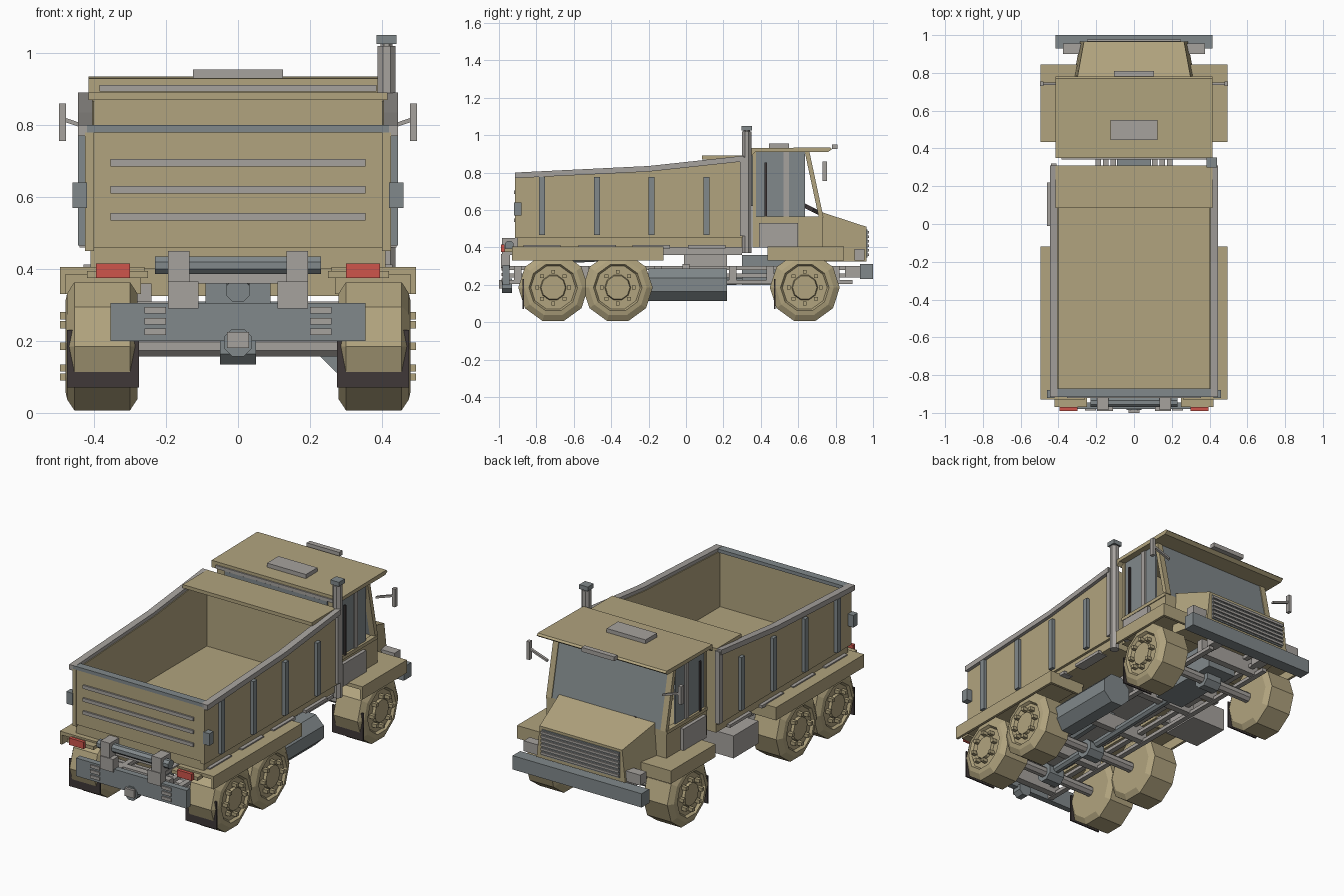
import bpy, bmesh, math
from mathutils import Vector

if "Cube" in bpy.data.objects:
    bpy.data.objects.remove(bpy.data.objects["Cube"])


def material(name, r, g, b):
    mat = bpy.data.materials.new(name)
    mat.use_nodes = True
    mat.diffuse_color = (r, g, b, 1)
    mat.node_tree.nodes["Principled BSDF"].inputs["Base Color"].default_value = (r, g, b, 1)
    return mat


tan = material("sand paint", .44, .37, .21)
grey = material("light grey metal", .38, .36, .34)
steel = material("blue grey steel", .22, .25, .26)
dark = material("dark rubber", .05, .04, .04)
red = material("red lamp", .62, .09, .07)


def loft(name, mat, rings):
    """Skin a stack of equal-sized rings and close both ends."""
    bm = bmesh.new()
    loops = [[bm.verts.new(p) for p in ring] for ring in rings]
    count = len(loops[0])
    for a, b in zip(loops, loops[1:]):
        for i in range(count):
            j = (i + 1) % count
            bm.faces.new((a[i], a[j], b[j], b[i]))
    bm.faces.new(loops[0])
    bm.faces.new(loops[-1])
    bmesh.ops.recalc_face_normals(bm, faces=bm.faces)
    mesh = bpy.data.meshes.new(name)
    bm.to_mesh(mesh)
    bm.free()
    mesh.materials.append(mat)
    obj = bpy.data.objects.new(name, mesh)
    bpy.context.collection.objects.link(obj)
    return obj


def prism(name, mat, x, profile):
    """Extrude a (y, z) outline across an x range."""
    return loft(name, mat, [[(px, y, z) for y, z in profile] for px in x])


def box(name, mat, x, y, z):
    return prism(name, mat, x, [(y[0], z[0]), (y[1], z[0]), (y[1], z[1]), (y[0], z[1])])


def pair(name, mat, x, y, z):
    box("left_" + name, mat, x, y, z)
    box("right_" + name, mat, (-x[1], -x[0]), y, z)


def wide(name, mat, half, y, z):
    return box(name, mat, (-half, half), y, z)


def tube(name, mat, start, end, radius, sides=8):
    start, end = Vector(start), Vector(end)
    turn = (end - start).to_track_quat('Z', 'Y')
    step = math.tau / sides
    ring = [turn @ Vector((radius * math.cos((i + .5) * step), radius * math.sin((i + .5) * step), 0))
            for i in range(sides)]
    return loft(name, mat, [[p + v for v in ring] for p in (start, end)])


sides = (("left", 1), ("right", -1))

# Wheels, axles and mud flaps
tyre_profile = ((.28, .10), (.28, .155), (.30, .187), (.455, .187), (.475, .155),
                (.48, .13), (.465, .12), (.465, .07), (.48, .065))
for axle, cy in (("rear", -.71), ("middle", -.365), ("front", .635)):
    cz = .185
    tube(axle + "_axle", grey, (-.3, cy, cz), (.3, cy, cz), .03)
    tube(axle + "_differential", steel, (-.05, cy, cz), (.05, cy, cz), .055)
    for side, s in sides:
        rings = [[(s * x, cy + r * math.cos(math.tau * i / 10), cz + r * math.sin(math.tau * i / 10))
                  for i in range(10)] for x, r in tyre_profile]
        loft(f"{side}_{axle}_wheel", tan, rings)
        for k in range(8):
            a = math.tau * k / 8
            by, bz = cy + .085 * math.cos(a), cz + .085 * math.sin(a)
            box(f"{side}_{axle}_wheel_bolt", tan, sorted((s * .46, s * .495)),
                (by - .01, by + .01), (bz - .01, bz + .01))
for axle, fy in (("rear", -.87), ("front", .475)):
    pair(axle + "_mud_flap", dark, (.275, .475), (fy - .004, fy + .004), (.07, .23))

# Chassis rails, cross members and drive shaft
for x, z in ((.11, .29), (.15, .25), (.19, .215)):
    pair("chassis_rail", grey, (x - .015, x + .015), (-.95, .89), (z - .01, z + .01))
for y in (-.9, -.54, -.15, .25, .45, .8):
    wide("cross_member", grey, .2, (y - .02, y + .02), (.21, .30))
tube("drive_shaft", steel, (0, -.71, .2), (0, .55, .23), .025)
wide("gearbox", steel, .09, (.3, .75), (.2, .36))
wide("bed_subframe", grey, .16, (-.93, .3), (.36, .41))

# Fuel tank, tool box
tube("fuel_tank", steel, (.31, -.2, .2), (.31, .22, .2), .095)
pair("tank_strap", grey, (.18, .3), (-.02, .02), (.28, .31))
box("tool_box", grey, (-.46, -.24), (-.01, .22), (.23, .36))

# Fenders as hollow shells: plate, outer skirt, end lips
for place, y in (("rear", (-.93, -.12)), ("front", (.435, .845))):
    pair(place + "_fender_top", tan, (.26, .495), y, (.385, .405))
    pair(place + "_fender_skirt", tan, (.48, .495), y, (.33, .39))
    pair(place + "_fender_lip", tan, (.27, .485), (y[1] - .015, y[1]), (.33, .39))

# Dump bed
wide("bed_floor", tan, .41, (-.90, .31), (.40, .46))
wide("bed_front_wall", tan, .41, (.285, .31), (.45, .87))
wide("bed_cab_guard", tan, .415, (.085, .31), (.87, .89))
wide("tailgate", tan, .40, (-.91, -.885), (.46, .785))
wide("tailgate_top_rail", steel, .42, (-.915, -.87), (.78, .80))
for z in (.545, .62, .695):
    wide("tailgate_rib", grey, .355, (-.92, -.90), (z - .01, z + .01))
top_edge = [(-.915, .80), (-.2, .835), (.31, .89)]
for side, s in sides:
    prism(side + "_bed_wall", tan, (s * .40, s * .425),
          [(-.915, .45), (.31, .45)] + [(y, z - .02) for y, z in reversed(top_edge)])
    prism(side + "_bed_rail", grey, (s * .405, s * .445),
          top_edge + [(y, z - .03) for y, z in reversed(top_edge)])
for y in (-.77, -.475, -.185, .11):
    pair("bed_rib", steel, (.42, .445), (y - .016, y + .016), (.465, .775))
    pair("bed_pad", grey, (.37, .43), (y - .1, y + .1), (.395, .412))
pair("bed_latch", steel, (.42, .46), (-.92, -.88), (.57, .64))
pair("bed_front_post", grey, (.41, .44), (.29, .32), (.46, .88))

# Tail panel, hinges, tail lamps and tow hitch
wide("rear_bumper", steel, .355, (-.98, -.945), (.20, .305))
tube("hinge_bar", steel, (-.23, -.945, .41), (.23, -.945, .41), .026)
pair("hinge_bracket", grey, (.11, .195), (-.99, -.94), (.29, .365))
pair("hinge_arm", grey, (.135, .195), (-.985, -.90), (.36, .45))
pair("tail_lamp", red, (.30, .395), (-.99, -.97), (.375, .415))
pair("tail_lamp_bracket", tan, (.25, .42), (-.97, -.92), (.375, .395))
for z in (.225, .255, .285):
    pair("bumper_step", grey, (.2, .26), (-.987, -.975), (z - .009, z + .009))
tube("hitch_socket", steel, (0, -.985, .195), (0, -.93, .195), .042)
wide("hitch_block", grey, .03, (-1, -.95), (.18, .225))
tube("tipping_ram", steel, (0, -.8, .34), (0, -.2, .37), .035)

# Cab shell with open front quarter windows
wide("cab_base", tan, .385, (.355, .73), (.40, .56))
wide("cab_back", tan, .385, (.355, .375), (.55, .91))
wide("rear_window", steel, .33, (.347, .357), (.62, .89))
wide("rear_window_trim", grey, .385, (.342, .36), (.893, .912))
prism("cab_roof", tan, (-.415, .415),
      [(.35, .89), (.35, .93), (.77, .935), (.78, .925), (.76, .91), (.37, .91)])
wide("roof_hatch", grey, .125, (.445, .55), (.925, .955))
wide("roof_lamp_bar", grey, .105, (.78, .81), (.925, .95))
prism("windshield", steel, (-.355, .355), [(.715, .56), (.73, .56), (.655, .91), (.64, .91)])
for side, s in sides:
    prism(side + "_windshield_pillar", tan, (s * .35, s * .385),
          [(.71, .56), (.735, .56), (.66, .91), (.635, .91)])
    loft(side + "_mirror_arm", grey, [[(s * x, y, z + d) for y, d in
         ((.735, 0), (.75, 0), (.75, .012), (.735, .012))] for x, z in ((.37, .77), (.485, .81))])
pair("rear_door_glass", steel, (.367, .377), (.375, .52), (.56, .91))
pair("door_pillar", grey, (.365, .385), (.52, .55), (.56, .91))
pair("front_door_glass", steel, (.367, .377), (.55, .635), (.56, .91))
pair("door_sill", tan, (.36, .39), (.36, .73), (.545, .565))
pair("grab_bar", dark, (.385, .395), (.42, .432), (.565, .855))
pair("cab_step_panel", grey, (.38, .405), (.39, .60), (.40, .53))
pair("mirror", grey, (.478, .498), (.73, .755), (.755, .86))
tube("steering_wheel", dark, (-.18, .655, .60), (-.18, .665, .62), .07, 10)

# Hood, grille, headlamps, front bumper
loft("hood", tan, [[(-w, y, low), (w, y, low), (w - .02, y, top), (.02 - w, y, top)]
                   for y, w, low, top in ((.72, .33, .325, .59), (.965, .285, .325, .51))])
wide("grille_panel", steel, .25, (.962, .97), (.345, .495))
for i in range(6):
    z = .36 + i * .024
    wide("grille_slat", grey, .25, (.965, .978), (z - .007, z + .007))
pair("headlamp", grey, (.28, .375), (.90, .955), (.33, .39))
wide("front_bumper", steel, .415, (.93, 1), (.23, .31))
pair("bumper_bracket", grey, (.13, .19), (.85, .94), (.24, .30))

# Exhaust stack
tube("exhaust_stack", grey, (.413, .325, .37), (.413, .325, 1.02), .027)
box("exhaust_cap", steel, (.385, .44), (.298, .352), (1.025, 1.05))
tube("exhaust_neck", grey, (.413, .325, 1.01), (.413, .325, 1.03), .018)
